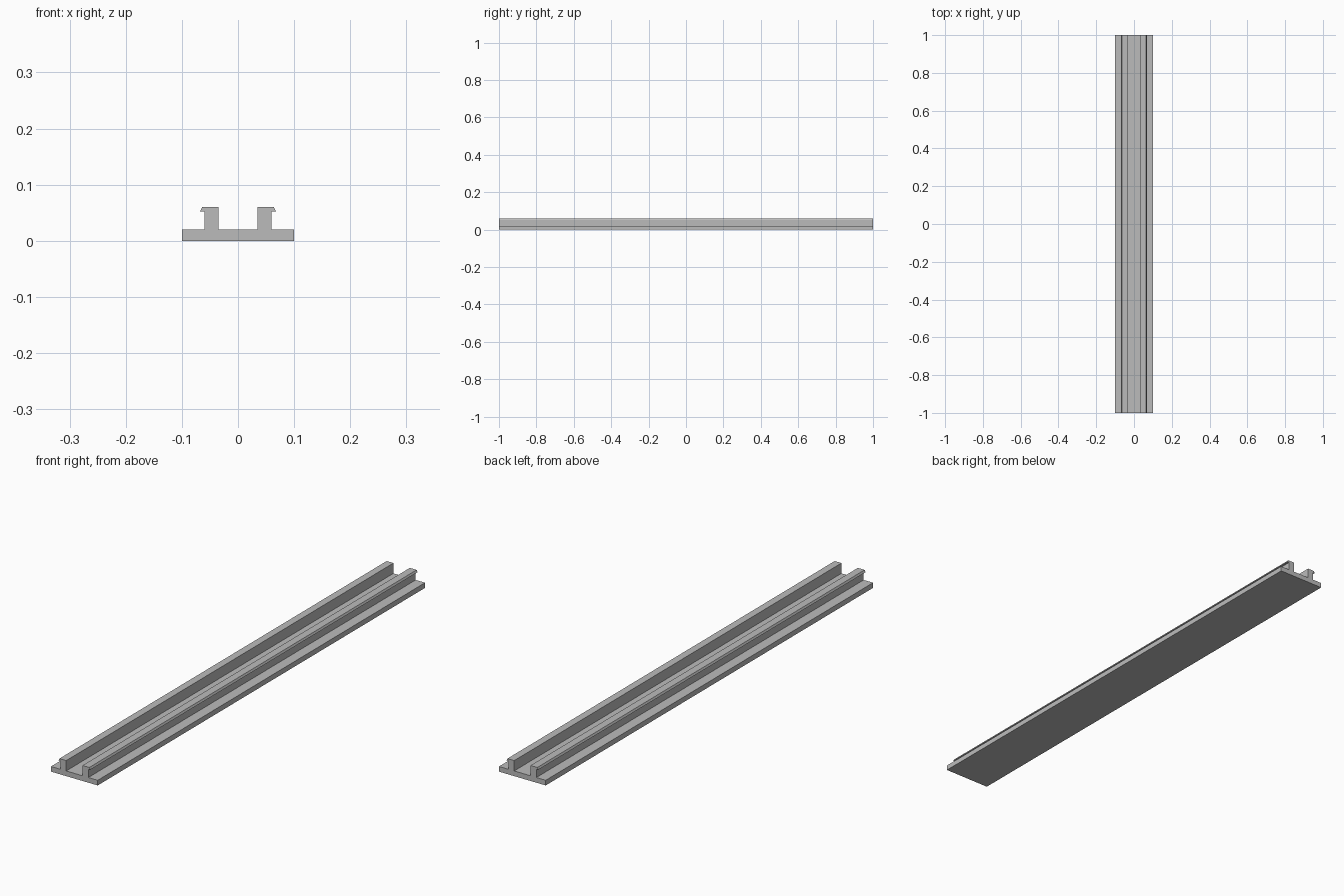
import bpy
import bmesh

cube = bpy.data.objects.get("Cube")
if cube:
    bpy.data.objects.remove(cube, do_unlink=True)

LENGTH = 2.0

# Plain grey material
grey = bpy.data.materials.new("plain grey")
grey.use_nodes = True
colour = (0.5, 0.5, 0.5, 1.0)
grey.diffuse_color = colour
grey.node_tree.nodes["Principled BSDF"].inputs["Base Color"].default_value = colour

# Right half of the cross-section: base flange, upright web, hooked lip
half = [(0.1, 0.0), (0.1, 0.02), (0.06, 0.02), (0.06, 0.052), (0.068, 0.052),
        (0.064, 0.06), (0.035, 0.06), (0.035, 0.02)]
profile = half + [(-x, z) for x, z in reversed(half)]

# Extrude the mirrored section along the full length
bm = bmesh.new()
end = bm.faces.new([bm.verts.new((x, -LENGTH / 2, z)) for x, z in profile])
swept = bmesh.ops.extrude_face_region(bm, geom=[end], use_keep_orig=True)
far = [v for v in swept["geom"] if isinstance(v, bmesh.types.BMVert)]
bmesh.ops.translate(bm, verts=far, vec=(0, LENGTH, 0))
bmesh.ops.recalc_face_normals(bm, faces=bm.faces)

mesh = bpy.data.meshes.new("channel_rail")
bm.to_mesh(mesh)
bm.free()
mesh.materials.append(grey)
rail = bpy.data.objects.new("channel_rail", mesh)
bpy.context.collection.objects.link(rail)
